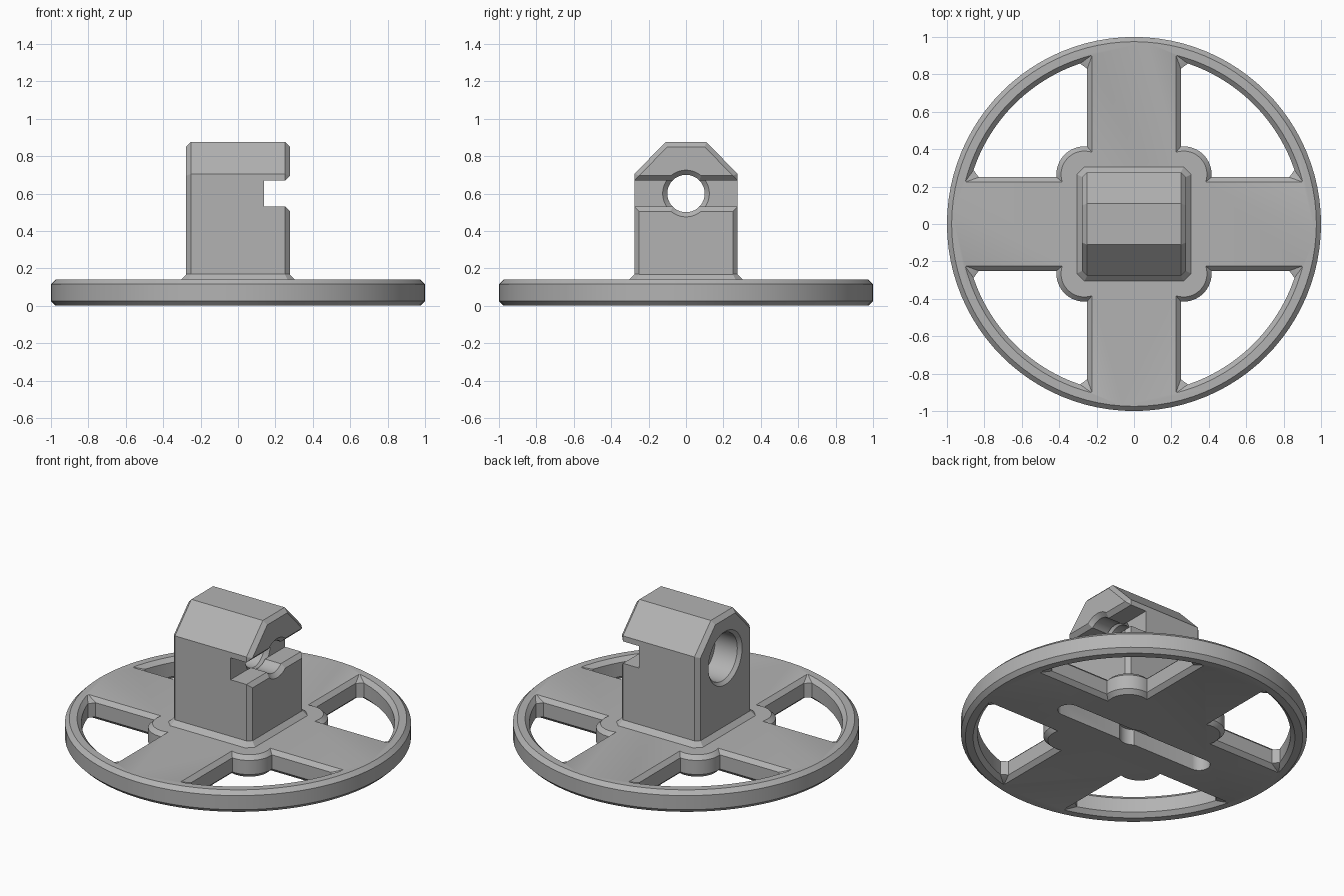
import bpy, bmesh
from math import sin, cos, pi, sqrt, asin

cube = bpy.data.objects.get("Cube")
if cube:
    bpy.data.objects.remove(cube, do_unlink=True)

grey = bpy.data.materials.new("plain grey")
grey.use_nodes = True
COLOUR = (0.45, 0.45, 0.45, 1)
grey.diffuse_color = COLOUR
grey.node_tree.nodes["Principled BSDF"].inputs["Base Color"].default_value = COLOUR

CH = 0.025   # edge chamfer
TOP = 0.14   # plate thickness


def loft(name, rings):
    """Closed solid through rings that share a point count."""
    bm = bmesh.new()
    loops = [[bm.verts.new(p) for p in ring] for ring in rings]
    for a, b in zip(loops, loops[1:]):
        n = len(a)
        for i in range(n):
            j = (i + 1) % n
            bm.faces.new((a[i], a[j], b[j], b[i]))
    bm.faces.new(loops[0][::-1])
    bm.faces.new(loops[-1])
    bmesh.ops.recalc_face_normals(bm, faces=bm.faces)
    mesh = bpy.data.meshes.new(name)
    bm.to_mesh(mesh)
    bm.free()
    mesh.materials.append(grey)
    obj = bpy.data.objects.new(name, mesh)
    bpy.context.collection.objects.link(obj)
    return obj


def activate(obj):
    bpy.ops.object.select_all(action='DESELECT')
    obj.select_set(True)
    bpy.context.view_layer.objects.active = obj


def cut(obj, cutter):
    cutter.hide_render = True
    mod = obj.modifiers.new("cut", 'BOOLEAN')
    mod.operation, mod.solver, mod.object = 'DIFFERENCE', 'EXACT', cutter
    activate(obj)
    bpy.ops.object.modifier_apply(modifier=mod.name)
    bpy.data.objects.remove(cutter, do_unlink=True)


def circle(r, n):
    return [(r * cos(2 * pi * i / n), r * sin(2 * pi * i / n)) for i in range(n)]


def at_z(points, z):
    return [(x, y, z) for x, y in points]


def window(o, corner):
    """Quadrant opening: rim arc, two spoke edges and a round boss; o widens it."""
    a, c, r, rim = 0.25 - o, 0.265, 0.15 - o, 0.905 + o
    t, d = asin(a / rim), asin((c - a) / r)
    far = sqrt(rim * rim - a * a)
    t0, t1 = t + corner / rim, pi / 2 - t - corner / rim
    n = 24
    pts = [(far - corner, a)]
    pts += [(rim * cos(t0 + (t1 - t0) * i / n), rim * sin(t0 + (t1 - t0) * i / n))
            for i in range(n + 1)]
    pts.append((a, far - corner))
    m = 16
    for i in range(m + 1):
        ang = pi / 2 + d - (pi / 2 + 2 * d) * i / m
        pts.append((c + r * cos(ang), c + r * sin(ang)))
    return pts


# Wheel plate with chamfered rim
base = loft("wheel_plate", [at_z(circle(r, 96), z) for r, z in
                            ((1 - CH, 0), (1, CH), (1, TOP - CH), (1 - CH, TOP))])

# Four chamfered openings between the spokes
wide, wall = window(CH, 0.003), window(0, 0.04)
layers = ((wide, -0.05), (wide, 0), (wall, CH),
          (wall, TOP - CH), (wide, TOP), (wide, 0.2))
for sx in (1, -1):
    for sy in (1, -1):
        cut(base, loft("window_cutter",
                       [[(sx * x, sy * y, z) for x, y in p] for p, z in layers]))

# Underside slot with a round pocket in the middle
HALF, RAD = 0.49, 0.065
slot = [(x + (HALF if x > 0 else -HALF), y) for x, y in circle(RAD, 34)]
cut(base, loft("slot_cutter", [at_z(slot, -0.05), at_z(slot, 0.1)]))
pocket = circle(0.085, 32)
cut(base, loft("pocket_cutter", [at_z(pocket, -0.05), at_z(pocket, 0.1)]))

# Tower: gabled profile swept along x, end faces chamfered


def gable(x, o):
    half = [(0.275 - o, 0.13), (0.275 - o, 0.705 - o * 0.4), (0.11 - o * 0.4, 0.875 - o)]
    return [(x, y, z) for y, z in half] + [(x, -y, z) for y, z in reversed(half)]


END = 0.277
tower = loft("tower", [gable(-END, CH), gable(CH - END, 0),
                       gable(END - CH, 0), gable(END, CH)])

# Side notch with flared lips
MID = 0.6
lips = ((0.14, 0.07), (END - CH, 0.07), (END, 0.07 + CH), (0.35, 0.07 + CH))
notch = [(x, MID - h) for x, h in lips] + [(x, MID + h) for x, h in reversed(lips)]
cut(tower, loft("notch_cutter", [[(x, y, z) for x, z in notch] for y in (-0.5, 0.5)]))

# Stepped bore through the tower
bore = ((-0.35, 0.17), (-END, 0.17), (-0.257, 0.15), (-0.1, 0.15), (-0.1, 0.1),
        (0.115, 0.1), (0.14, 0.125), (0.141, 0.1), (END - CH, 0.1),
        (END, 0.125), (0.35, 0.125))
cut(tower, loft("bore_cutter",
                [[(x, y, MID + z) for y, z in circle(r, 48)] for x, r in bore]))


# Sloped skirt where the tower meets the plate
def cut_square(s, c, z):
    pts = ((s, c - s), (s, s - c), (s - c, s), (c - s, s),
           (-s, s - c), (-s, c - s), (c - s, -s), (s - c, -s))
    return at_z(pts, z)


skirt = loft("tower_skirt", [cut_square(0.305, 0.04, TOP - 0.01),
                             cut_square(0.305, 0.04, TOP),
                             cut_square(0.275, 0.025, 0.17)])

for obj in (base, tower, skirt):
    activate(obj)
    bpy.ops.object.shade_smooth_by_angle(angle=pi / 7)
